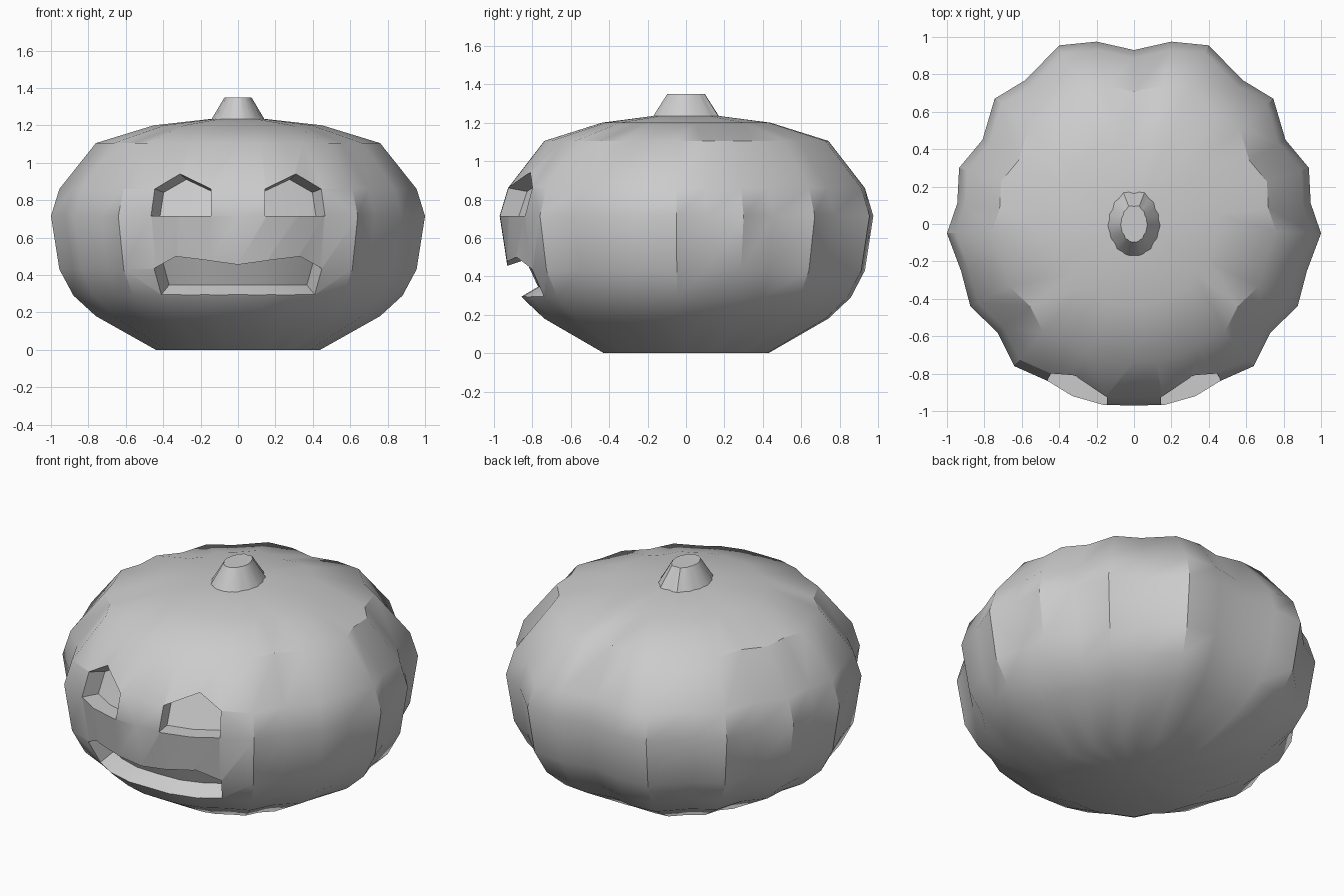
import bpy, bmesh, math
from mathutils import Vector
from mathutils.bvhtree import BVHTree

if "Cube" in bpy.data.objects:
    bpy.data.objects.remove(bpy.data.objects["Cube"])

# Half of the lobed outline (front to back) at the widest height
HALF = [(.16, -.968), (.33, -.92), (.46, -.84), (.64, -.76), (.73, -.58),
        (.875, -.44), (.925, -.25), (1, -.05), (.945, .11), (.935, .30),
        (.81, .45), (.745, .67), (.58, .77), (.40, .955), (.20, .975)]
OUTLINE = [(0, -.97)] + HALF + [(0, .93)] + [(-x, y) for x, y in reversed(HALF)]


def lofted(name, rings, bottom):
    """Stack scaled copies of the outline; rings are (x scale, y scale, z)."""
    bm = bmesh.new()
    rows = [[bm.verts.new((x * sx, y * sy, z)) for x, y in OUTLINE] for sx, sy, z in rings]
    n = len(OUTLINE)
    for a, b in zip(rows, rows[1:]):
        for i in range(n):
            j = (i + 1) % n
            bm.faces.new((a[i], a[j], b[j], b[i]))
    ends = [(rows[-1], rings[-1][2])] + ([(rows[0], rings[0][2])] if bottom else [])
    for row, z in ends:
        c = bm.verts.new((0, 0, z))
        for i in range(n):
            bm.faces.new((row[i], row[(i + 1) % n], c))
    bmesh.ops.recalc_face_normals(bm, faces=bm.faces)
    return finish(name, bm)


def finish(name, bm):
    mesh = bpy.data.meshes.new(name)
    bm.to_mesh(mesh)
    bm.free()
    ob = bpy.data.objects.new(name, mesh)
    bpy.context.collection.objects.link(ob)
    return ob


# Body and stem
profile = [(.44, 0), (.76, .18), (.88, .29), (.955, .43), (1, .715),
           (.955, .86), (.76, 1.105), (.45, 1.2)]
body = lofted("pumpkin_body", [(s, s, z) for s, z in profile] + [(.14, .175, 1.235)], True)
stem = lofted("stem", [(.14, .175, 1.235), (.072, .1, 1.35)], False)

tree = BVHTree.FromPolygons([v.co for v in body.data.vertices],
                            [p.vertices[:] for p in body.data.polygons])


def cutter(name, columns, depth=.1):
    """Block following the skin; columns are (top x, top z, bottom x, bottom z)."""
    bm = bmesh.new()
    grid = []
    for tx, tz, bx, bz in columns:
        col = []
        for x, z in ((tx, tz), (bx, bz)):
            p = tree.ray_cast(Vector((x, -2, z)), Vector((0, 1, 0)))[0]
            nrm = Vector((x, p.y, (z - .715) * 1.2)).normalized()
            col += [bm.verts.new(p + nrm * .08), bm.verts.new(p - nrm * depth)]
        grid.append(col)                      # top out, top in, bottom out, bottom in
    for a, b in zip(grid, grid[1:]):
        for i, j in ((0, 1), (1, 3), (3, 2), (2, 0)):
            bm.faces.new((a[i], a[j], b[j], b[i]))
    for c in (grid[0], grid[-1]):
        bm.faces.new((c[0], c[1], c[3], c[2]))
    bmesh.ops.recalc_face_normals(bm, faces=bm.faces)
    ob = finish(name, bm)
    ob.hide_render = True
    return ob


# Carved eyes and mouth
eye = [(.145, .86, .145, .715), (.31, .94, .31, .715), (.445, .86, .465, .715)]
mouth_half = [(.16, .478, .16, .295), (.33, .50, .31, .295), (.448, .435, .41, .295)]
mouth = ([(-a, b, -c, d) for a, b, c, d in reversed(mouth_half)]
         + [(0, .455, 0, .295)] + mouth_half)
cutters = [cutter("eye_cutter_right", eye),
           cutter("eye_cutter_left", [(-a, b, -c, d) for a, b, c, d in eye]),
           cutter("mouth_cutter", mouth)]
bpy.context.view_layer.objects.active = body
for c in cutters:
    mod = body.modifiers.new("carve", 'BOOLEAN')
    mod.operation, mod.solver, mod.object = 'DIFFERENCE', 'EXACT', c
    bpy.ops.object.modifier_apply(modifier=mod.name)
for c in cutters:
    bpy.data.objects.remove(c)

# Smooth skin with crisp carved edges
for ob in (body, stem):
    bpy.ops.object.select_all(action='DESELECT')
    ob.select_set(True)
    bpy.context.view_layer.objects.active = ob
    bpy.ops.object.shade_smooth_by_angle(angle=math.radians(35))
